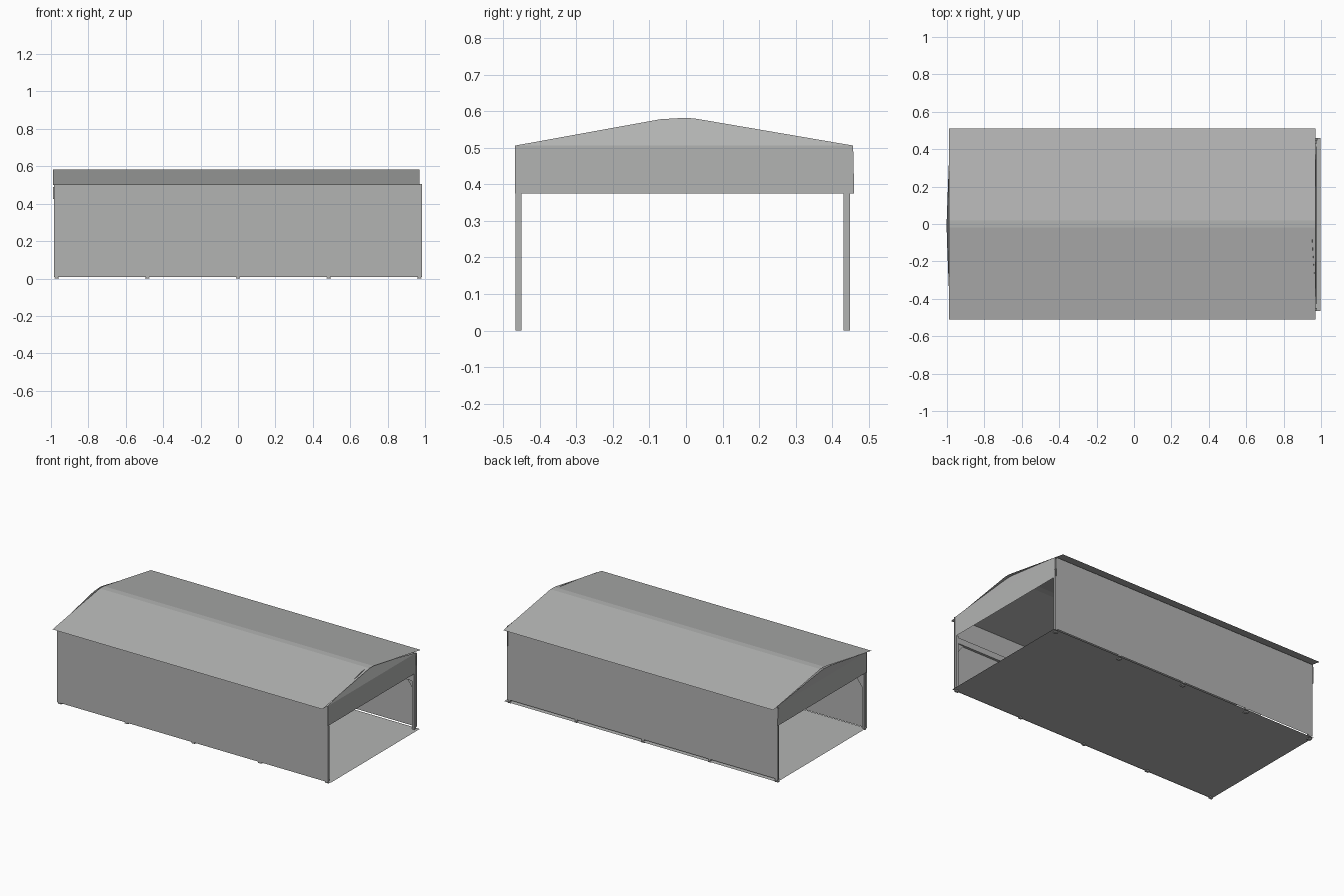
import bpy

if "Cube" in bpy.data.objects:
    bpy.data.objects.remove(bpy.data.objects["Cube"])

grey = bpy.data.materials.new("plain grey sheet")
grey.diffuse_color = (0.45, 0.455, 0.45, 1)
grey.use_nodes = True
grey.node_tree.nodes["Principled BSDF"].inputs["Base Color"].default_value = grey.diffuse_color


def make(name, verts, faces):
    me = bpy.data.meshes.new(name)
    me.from_pydata(verts, [], faces)
    me.materials.append(grey)
    ob = bpy.data.objects.new(name, me)
    bpy.context.collection.objects.link(ob)
    return ob


def box(name, x0, x1, y0, y1, z0, z1):
    v = [(x, y, z) for x in (x0, x1) for y in (y0, y1) for z in (z0, z1)]
    f = [(0, 1, 3, 2), (4, 6, 7, 5), (0, 4, 5, 1),
         (2, 3, 7, 6), (0, 2, 6, 4), (1, 5, 7, 3)]
    return make(name, v, f)


# Roof: thin folded sheet with a narrow flat ridge strip
profile = [(-0.51, 0.501), (-0.02, 0.583), (0.02, 0.583), (0.51, 0.501)]
verts = [(x, y, z) for y, z in profile for x in (-0.99, 0.97)]
make("roof_sheet", verts, [(2*i, 2*i+1, 2*i+3, 2*i+2) for i in range(3)])

# Floor slab sheet
make("floor", [(-0.985, -0.465, 0.009), (0.998, -0.465, 0.009),
               (0.998, 0.46, 0.009), (-0.985, 0.46, 0.009)], [(0, 1, 2, 3)])

# Long side walls; the rear one leaves a slit above the floor
for name, y, z0 in (("front_wall", -0.468, 0.009), ("rear_wall", 0.452, 0.022)):
    make(name, [(-0.985, y, z0), (0.983, y, z0),
                (0.983, y, 0.506), (-0.985, y, 0.506)], [(0, 1, 2, 3)])

# Gables: upright header band, with the triangular top leaning towards -x
for name, x, lean in (("left_gable", -0.985, 0.22), ("right_gable", 0.977, 0.36)):
    pts = [(-0.467, 0.375), (0.46, 0.375), (0.457, 0.506), (0.03, 0.579),
           (0.0, 0.582), (-0.07, 0.578), (-0.467, 0.506)]
    verts = [(x - lean * max(0, z - 0.506), y, z) for y, z in pts]
    make(name, verts, [(0, 1, 2, 6), (6, 2, 3, 4, 5)])

# Posts with foot plates and eave beams along both walls
for side, y0, y1 in (("front", -0.466, -0.45), ("rear", 0.431, 0.449)):
    for i in range(5):
        x = -0.97 + 0.485 * i
        box(f"{side}_post_{i+1}", x - 0.008, x + 0.008, y0, y1, 0.005, 0.375)
        box(f"{side}_foot_{i+1}", x - 0.012, x + 0.012, y0, y1, 0.0, 0.005)
    box(f"{side}_eave_beam", -0.97, 0.97, y0, y1, 0.326, 0.365)

# Knee braces between end posts and eave beams
for side, y in (("front", -0.456), ("rear", 0.44)):
    for s in (-1, 1):
        make(f"{side}_knee_brace", [(s*0.962, y, 0.27), (s*0.962, y, 0.327),
                                    (s*0.92, y, 0.327)], [(0, 1, 2)])

# Corner trim plates at the rear ends of the gables
for x in (-0.986, 0.978):
    box("corner_trim", x - 0.003, x + 0.003, 0.446, 0.457, 0.425, 0.49)
